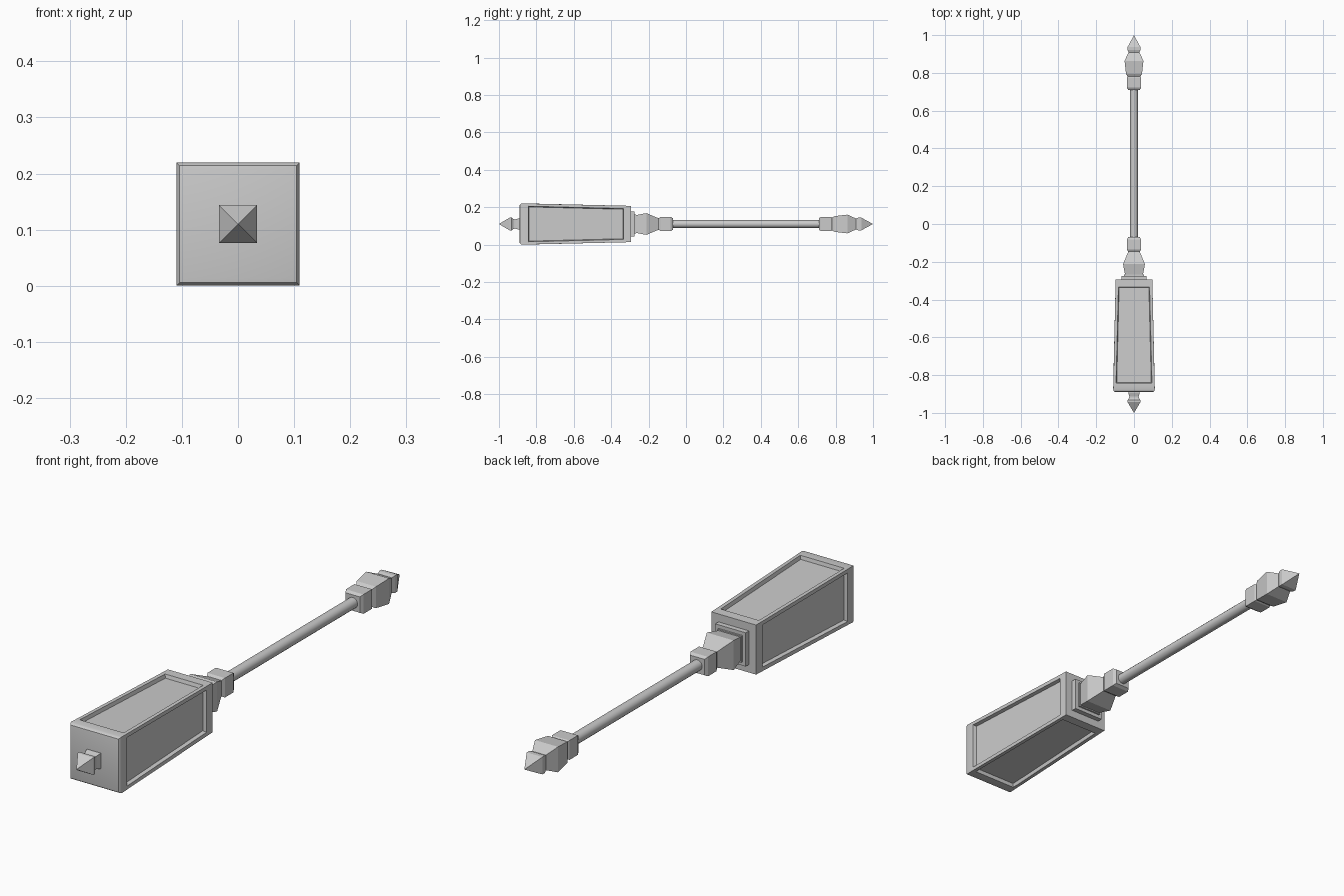
import bpy, bmesh, math

if "Cube" in bpy.data.objects:
    bpy.data.objects.remove(bpy.data.objects["Cube"])

CZ = 0.11  # height of the long axis


def add_object(name, bm):
    bmesh.ops.recalc_face_normals(bm, faces=bm.faces)
    mesh = bpy.data.meshes.new(name)
    bm.to_mesh(mesh)
    bm.free()
    ob = bpy.data.objects.new(name, mesh)
    bpy.context.collection.objects.link(ob)
    return ob


def loft_bm(profile, sides=4):
    """Stack of regular rings along y; each profile point is (y, half width)."""
    bm = bmesh.new()
    grow = 1 / math.cos(math.pi / 4) if sides == 4 else 1
    rings = []
    for y, h in profile:
        count = sides if h > 0 else 1
        ring = []
        for i in range(count):
            a = math.tau * (i + 0.5) / sides
            ring.append(bm.verts.new((h * grow * math.cos(a), y, CZ + h * grow * math.sin(a))))
        rings.append(ring)
    for a, b in zip(rings, rings[1:]):
        for i in range(sides):
            quad = [a[i % len(a)], a[(i + 1) % len(a)], b[(i + 1) % len(b)], b[i % len(b)]]
            bm.faces.new(list(dict.fromkeys(quad)))
    for ring in (rings[0], rings[-1]):
        if len(ring) > 2:
            bm.faces.new(ring)
    return bm


def loft(name, profile, sides=4):
    return add_object(name, loft_bm(profile, sides))


def smooth(ob, angle):
    bpy.ops.object.select_all(action='DESELECT')
    ob.select_set(True)
    bpy.context.view_layer.objects.active = ob
    bpy.ops.object.shade_smooth_by_angle(angle=math.radians(angle))


# Tapered square head with rounded front edge and four sunken panels
bm = loft_bm([(-0.89, 0.097), (-0.888, 0.104), (-0.883, 0.108),
              (-0.876, 0.11), (-0.295, 0.097)])
bmesh.ops.recalc_face_normals(bm, faces=bm.faces)
sides = [f for f in bm.faces if f.calc_area() > 0.08]
bmesh.ops.inset_individual(bm, faces=sides, thickness=0.021)
for f in sides:
    for v in f.verts:
        v.co.y = -0.843 if v.co.y < -0.6 else -0.333
bmesh.ops.inset_individual(bm, faces=sides, thickness=0.005, depth=-0.014)
smooth(add_object("head", bm), 35)

# Pointed finial under the head
loft("head_finial", [(-0.87, 0.030), (-0.895, 0.030), (-0.912, 0.025), (-0.922, 0.026),
                     (-0.932, 0.034), (-0.943, 0.034), (-1.0, 0)])

# Stepped plates and flared neck between head and shaft
loft("neck_plate", [(-0.30, 0.066), (-0.275, 0.066)])
loft("neck_plate_upper", [(-0.28, 0.052), (-0.268, 0.052)])
loft("neck_flare", [(-0.27, 0.047), (-0.212, 0.058), (-0.15, 0.032), (-0.14, 0.030)])


# Square collars at both ends of the shaft
def collar(name, y0, y1):
    loft(name, [(y0, 0.031), (y0 + 0.012, 0.038), (y1 - 0.012, 0.038), (y1, 0.031)])


collar("lower_collar", -0.147, -0.07)
collar("upper_collar", 0.71, 0.787)

# Round shaft
smooth(loft("shaft", [(-0.09, 0.021), (0.73, 0.021)], 16), 40)

# Pommel: flared block and pointed tip
loft("pommel_flare", [(0.78, 0.034), (0.794, 0.042), (0.863, 0.050), (0.912, 0.028), (0.92, 0.028)])
loft("pommel_tip", [(0.908, 0.029), (0.922, 0.034), (0.937, 0.034), (1.0, 0)])
